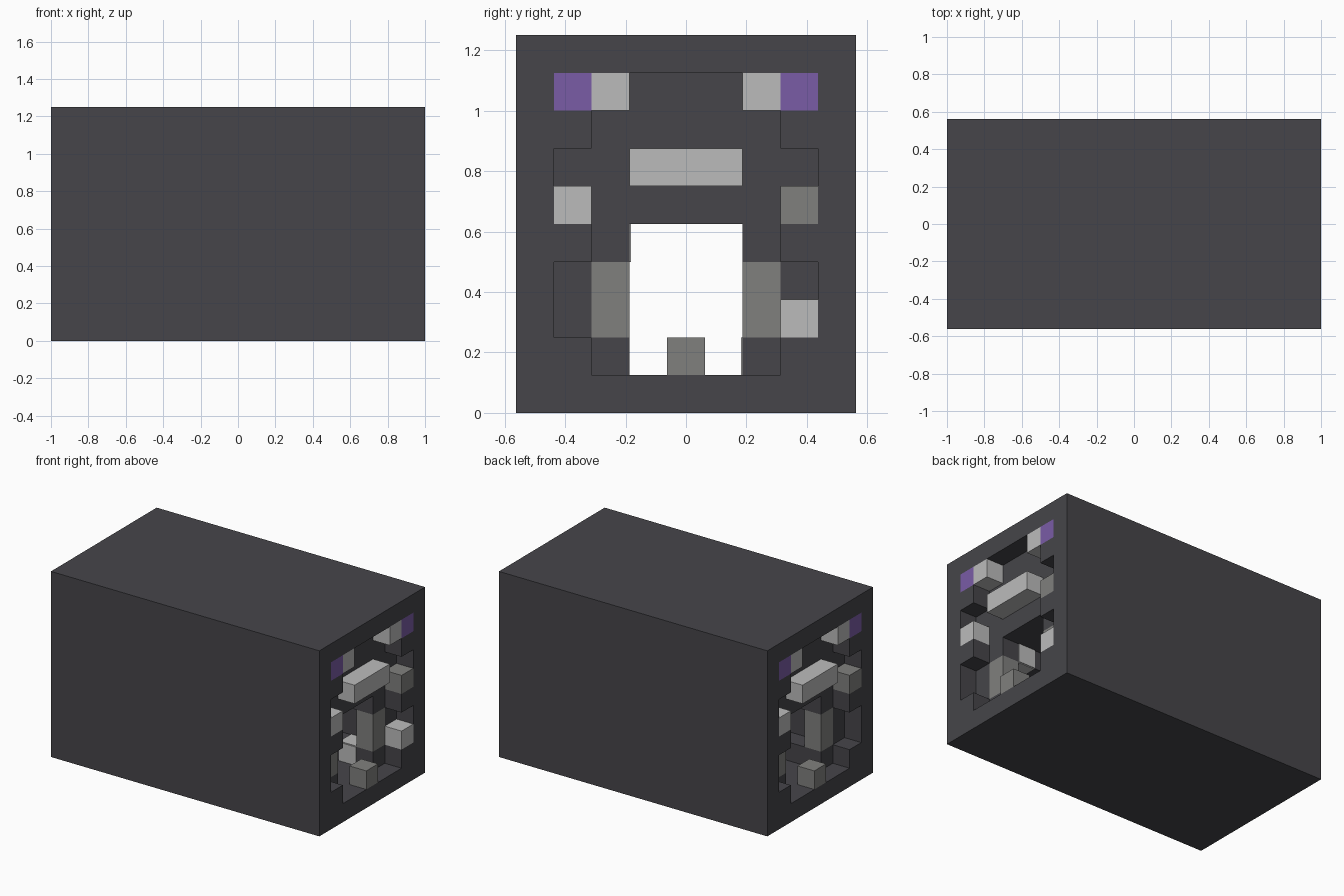
import bpy
import bmesh
from mathutils import Vector

if "Cube" in bpy.data.objects:
    bpy.data.objects.remove(bpy.data.objects["Cube"], do_unlink=True)

U = 0.125                      # edge of one block
NX, NY, NZ = 16, 9, 10         # blocks along length, width, height


def material(name, rgb):
    m = bpy.data.materials.new(name)
    m.use_nodes = True
    m.diffuse_color = (*rgb, 1)
    m.node_tree.nodes["Principled BSDF"].inputs["Base Color"].default_value = (*rgb, 1)
    return m


dark = material("dark_stone", (0.061, 0.060, 0.068))
grey = material("mid_grey_stone", (0.216, 0.216, 0.208))
light = material("light_grey_stone", (0.5, 0.5, 0.5))
purple = material("purple_crystal", (0.195, 0.107, 0.381))


def corner(i, j, k):
    return Vector(((i - NX / 2) * U, (j - NY / 2) * U, k * U))


def make_object(name, bm, mat):
    mesh = bpy.data.meshes.new(name)
    bm.to_mesh(mesh)
    bm.free()
    mesh.materials.append(mat)
    ob = bpy.data.objects.new(name, mesh)
    bpy.context.collection.objects.link(ob)
    return ob


# Half width, in blocks from the centre line, of each hollow row
RECESS = {1: 2, 2: 3, 3: 3, 4: 2, 5: 3, 6: 3, 7: 2, 8: 3}
PASSAGE = {1: 1, 2: 2, 3: 2, 4: 1}


def solid(i, j, k):
    if not (0 <= i < NX and 0 <= j < NY and 0 <= k < NZ):
        return False
    hollow = RECESS if i in (0, NX - 1) else PASSAGE
    return abs(j - NY // 2) > hollow.get(k, -1)


# Tunnel body: skin of the solid blocks, flat areas merged
def tunnel_body():
    bm = bmesh.new()
    axes = [Vector((1, 0, 0)), Vector((0, 1, 0)), Vector((0, 0, 1))]
    for i in range(NX):
        for j in range(NY):
            for k in range(NZ):
                if not solid(i, j, k):
                    continue
                cell = Vector((i, j, k))
                for a in range(3):
                    u, v = axes[(a + 1) % 3], axes[(a + 2) % 3]
                    for side in (0, 1):
                        step = axes[a] * (1 if side else -1)
                        if solid(*[int(c) for c in cell + step]):
                            continue
                        base = cell + axes[a] * side
                        ring = [base, base + u, base + u + v, base + v]
                        if not side:
                            ring.reverse()
                        bm.faces.new([bm.verts.new(corner(*p)) for p in ring])
    bmesh.ops.remove_doubles(bm, verts=bm.verts[:], dist=0.001)
    bmesh.ops.dissolve_limit(bm, angle_limit=0.01, verts=bm.verts[:], edges=bm.edges[:])
    return make_object("tunnel_body", bm, dark)


# Accent block given by its first cell and its size in cells
def block(name, cell, mat, size=(1, 1, 1)):
    bm = bmesh.new()
    bmesh.ops.create_cube(bm, size=1)
    low = corner(*cell)
    for v in bm.verts:
        v.co = low + Vector([(c + 0.5) * s * U for c, s in zip(v.co, size)])
    return make_object(name, bm, mat)


tunnel_body()

# Both portals, the second turned half round
for end, flip in (("right", False), ("left", True)):
    def portal(name, depth, across, row, mat, size=(1, 1, 1)):
        i = depth if flip else NX - 1 - depth
        j = NY - across - size[1] if flip else across
        block(f"{end}_{name}", (i, j, row), mat, size)

    for tag, outer, inner in (("a", 1, 2), ("b", 7, 6)):
        portal(f"crystal_{tag}", 0, outer, 8, purple)
        portal(f"top_bracket_{tag}", 0, inner, 8, light)
        portal(f"door_pillar_{tag}", 1, inner, 2, grey, (1, 1, 2))
    portal("lintel", 0, 3, 6, light, (1, 3, 1))
    portal("light_side_block", 0, 1, 5, light)
    portal("grey_side_block", 0, 7, 5, grey)
    portal("door_step", 0, 4, 1, grey)

# Odd light stones near the right portal only
block("low_side_block", (15, 7, 2), light)
block("inner_floor_block", (13, 6, 1), light)
block("inner_ceiling_block", (13, 2, 4), light)
# Recolour the body cells behind the inner blocks with thin plates
block("inner_floor_face", (13, 5.96, 1), light, (1, 0.04, 1))
block("inner_floor_top", (13, 6, 2), light, (1, 1, 0.04))
block("inner_ceiling_face", (13, 3, 4), light, (1, 0.04, 1))
block("inner_ceiling_underside", (13, 2, 3.96), light, (1, 1, 0.04))
